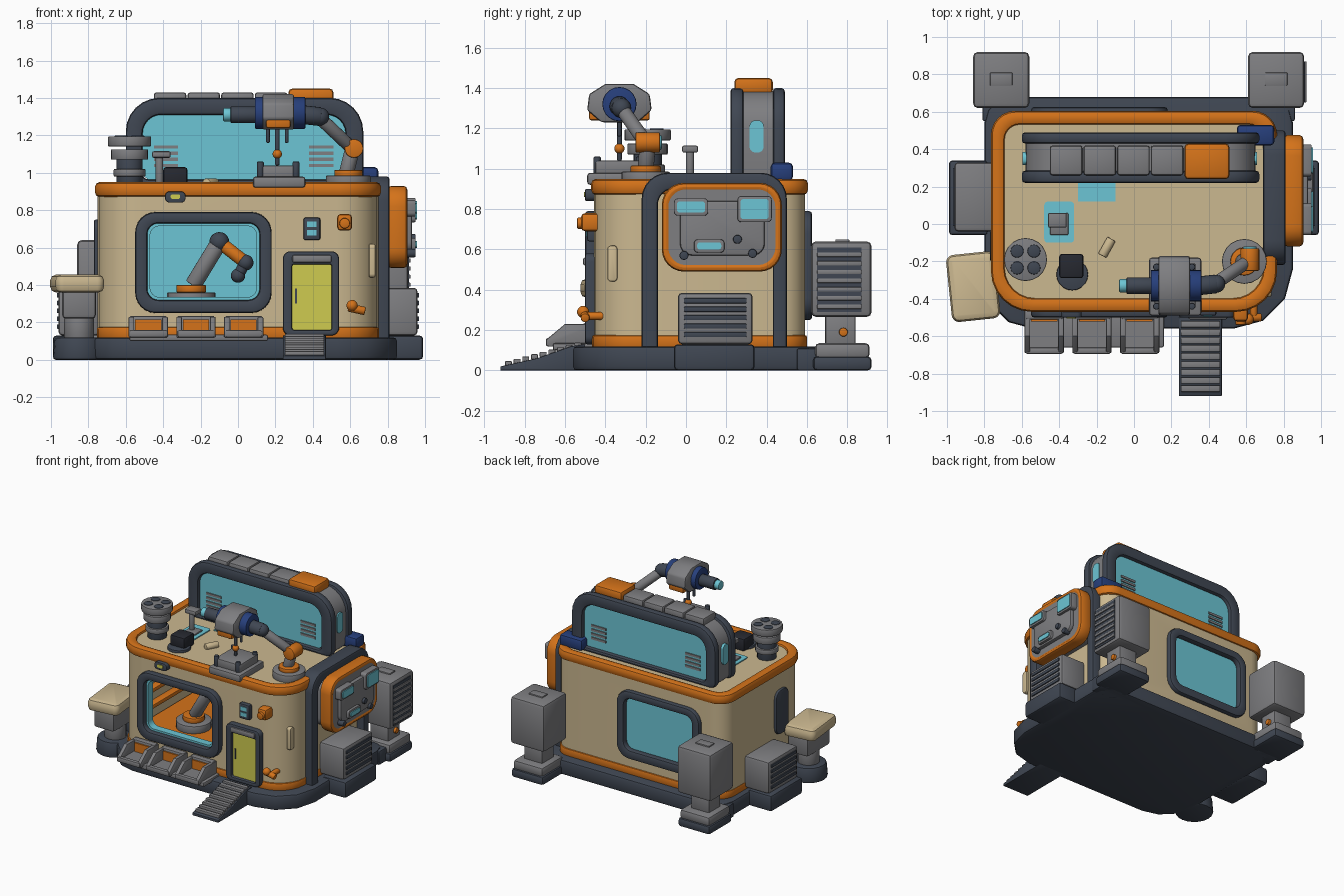
import bpy, bmesh, math
from mathutils import Vector

cube = bpy.data.objects.get("Cube")
if cube:
    bpy.data.objects.remove(cube, do_unlink=True)


def material(name, *rgb):
    m = bpy.data.materials.new(name)
    m.use_nodes = True
    m.diffuse_color = (*rgb, 1)
    m.node_tree.nodes["Principled BSDF"].inputs["Base Color"].default_value = (*rgb, 1)
    return m


tan = material("tan paint", .6, .48, .28)
slate = material("dark slate", .05, .062, .085)
grey = material("mid grey", .21, .21, .22)
orange = material("orange paint", .66, .17, .01)
cyan = material("cyan glass", .15, .56, .66)
yellow = material("yellow door", .62, .6, .08)
blue = material("deep blue", .02, .05, .2)
black = material("near black", .02, .022, .03)

AXES = {"z": lambda u, v, t: (u, v, t),
        "y": lambda u, v, t: (u, t, v),
        "x": lambda u, v, t: (t, u, v)}


def finish(name, bm, mat, bevel=0):
    bmesh.ops.recalc_face_normals(bm, faces=bm.faces)
    if bevel:
        edges = [e for e in bm.edges if e.calc_face_angle(0) > math.radians(40)]
        bmesh.ops.bevel(bm, geom=edges, offset=bevel, segments=2, profile=.5,
                        affect="EDGES", clamp_overlap=True)
    mesh = bpy.data.meshes.new(name)
    bm.to_mesh(mesh)
    bm.free()
    mesh.materials.append(mat)
    ob = bpy.data.objects.new(name, mesh)
    bpy.context.collection.objects.link(ob)
    smooth(mesh)
    return ob


def smooth(mesh):
    for p in mesh.polygons:
        p.use_smooth = True
    mesh.set_sharp_from_angle(angle=math.radians(35))


def rrect(u0, u1, v0, v1, r, n=6):
    """Rounded rectangle; radii run from the high corner counter-clockwise."""
    radii = r if isinstance(r, tuple) else (r,) * 4
    signs = ((1, 1), (-1, 1), (-1, -1), (1, -1))
    pts = []
    for k, ((su, sv), q) in enumerate(zip(signs, radii)):
        cu = (u1 - q) if su > 0 else (u0 + q)
        cv = (v1 - q) if sv > 0 else (v0 + q)
        for i in range(n + 1):
            a = (k + i / n) * math.pi / 2
            pts.append((cu + q * math.cos(a), cv + q * math.sin(a)))
    return pts


def prism(name, pts, t0, t1, mat, axis="z", bevel=0, hole=None):
    bm = bmesh.new()
    loops = [[bm.verts.new(AXES[axis](u, v, t)) for u, v in outline]
             for outline in ([pts, hole] if hole else [pts]) for t in (t0, t1)]

    def bridge(a, b):
        for i in range(len(a)):
            bm.faces.new((a[i - 1], a[i], b[i], b[i - 1]))
    bridge(loops[0], loops[1])
    if hole:
        bridge(loops[2], loops[3])
        bridge(loops[0], loops[2])
        bridge(loops[1], loops[3])
    else:
        bm.faces.new(loops[0])
        bm.faces.new(loops[1])
    return finish(name, bm, mat, bevel)


def box(name, x0, x1, y0, y1, z0, z1, mat, bevel=.01):
    return prism(name, [(x0, y0), (x1, y0), (x1, y1), (x0, y1)], z0, z1, mat, "z", bevel)


def rod(name, p, q, r, mat, r2=None, bevel=.006, n=20):
    p, q = Vector(p), Vector(q)
    bm = bmesh.new()
    bmesh.ops.create_cone(bm, cap_ends=True, segments=n, radius1=r,
                          radius2=r if r2 is None else r2, depth=(q - p).length)
    turn = (q - p).to_track_quat("Z", "Y").to_matrix().to_4x4()
    turn.translation = (p + q) / 2
    bm.transform(turn)
    return finish(name, bm, mat, bevel)


def ball(name, p, r, mat):
    bm = bmesh.new()
    bmesh.ops.create_uvsphere(bm, u_segments=16, v_segments=10, radius=r)
    bmesh.ops.translate(bm, vec=p, verts=bm.verts)
    return finish(name, bm, mat)


# Base and hollow body
prism("base", rrect(-.8, .85, -.56, .68, (.14, .14, .26, .32), 3), 0, .12, slate, "z", .02)
corners = (.13, .13, .22, .22)
prism("lower_band", rrect(-.755, .755, -.465, .6, corners), .11, .175, orange, "z", .01)
body = prism("body", rrect(-.75, .75, -.455, .59, corners), .17, .93, tan, "z")
cutters = [box("room_cutter", -.6, .22, -.4, .52, .28, .8, tan, 0),
           prism("window_cutter", rrect(-.5, .13, .31, .74, .07), -.8, .9, tan, "y")]
for c in cutters:
    c.hide_render = True
    mod = body.modifiers.new("cut", "BOOLEAN")
    mod.operation, mod.solver, mod.object = "DIFFERENCE", "EXACT", c
bpy.context.view_layer.update()
hollow = bpy.data.meshes.new_from_object(body.evaluated_get(bpy.context.evaluated_depsgraph_get()))
body.modifiers.clear()
body.data = hollow
smooth(hollow)
for c in cutters:
    bpy.data.objects.remove(c, do_unlink=True)
prism("roof_rim", rrect(-.765, .765, -.47, .605, corners), .87, .95, orange, "z", .025,
      rrect(-.69, .69, -.395, .53, (.08, .08, .16, .16)))

# Front and back windows with the workshop behind
for side, y0, y1 in (("front", -.5, -.44), ("back", .57, .625)):
    prism(side + "_window_frame", rrect(-.55, .18, .25, .79, .11), y0, y1, slate, "y", .015,
          rrect(-.485, .115, .32, .73, .06))
prism("front_window_lip", rrect(-.49, .12, .315, .735, .065), -.46, -.4, cyan, "y", 0,
      rrect(-.47, .1, .335, .715, .05))
prism("back_glass", rrect(-.51, .14, .3, .75, .07), .56, .58, cyan, "y")
box("room_floor", -.59, .21, -.39, .51, .28, .3, orange, 0)
for i in range(3):
    box("room_wall_shelf", -.6, -.54, -.3, .4, .4 + i * .13, .43 + i * .13, orange, .005)
rod("inner_arm_base", (-.25, -.2, .3), (-.25, -.2, .36), .13, grey)
rod("inner_arm_collar", (-.25, -.2, .36), (-.25, -.2, .4), .08, orange)
path = [(-.24, -.2, .4), (-.1, -.22, .63), (.04, -.25, .52), (0, -.25, .45)]
for p, q, r, m in zip(path, path[1:], (.045, .035, .03), (grey, orange, slate)):
    rod("inner_arm_link", p, q, r, m)
    ball("inner_arm_joint", q, r + .008, slate)

# Door, ramp and small front fittings
prism("door_frame", rrect(.24, .54, .13, .58, .04), -.5, -.43, slate, "y", .01,
      rrect(.29, .5, .16, .51, .01))
box("door", .28, .51, -.475, -.44, .15, .52, yellow, 0)
box("door_lintel", .29, .5, -.51, -.46, .52, .56, grey)
box("door_handle", .305, .315, -.482, -.47, .3, .38, slate, 0)
prism("ramp", [(-.92, 0), (-.5, 0), (-.5, .13), (-.57, .12), (-.74, .06), (-.92, .02)],
      .24, .47, slate, "x", .004)
for i in range(9):
    y, z = -.88 + i * .043, .04 + i * .0115
    box("ramp_tread", .25, .46, y - .017, y + .017, z - .02, z + .006, grey, .004)
box("wall_light", .35, .44, -.49, -.44, .64, .76, slate)
for z in (.665, .71):
    box("wall_light_lens", .37, .42, -.495, -.48, z, z + .03, cyan, 0)
box("valve_box", .53, .61, -.52, -.4, .69, .78, orange, .02)
rod("valve_knob", (.57, -.54, .73), (.57, -.5, .73), .028, orange)
rod("tap_pipe", (.64, -.5, .27), (.64, -.38, .27), .02, orange)
rod("tap_spout", (.59, -.5, .28), (.68, -.5, .26), .022, orange)
ball("tap_wheel", (.61, -.51, .29), .03, orange)
prism("rim_lamp", rrect(-.39, -.28, .84, .9, .025), -.5, -.44, slate, "y", .006)
prism("rim_lamp_lens", rrect(-.36, -.31, .86, .885, .01), -.506, -.49, yellow, "y")
prism("corner_handle", rrect(-.39, -.34, .44, .62, .02), .7, .735, tan, "x", .008)

# Scoop bins along the front
box("bin_shelf", -.58, .16, -.66, -.44, .1, .135, grey)
scoop = [(-.46, .12), (-.69, .12), (-.69, .155), (-.6, .23), (-.46, .23)]
for x in (-.48, -.225, .03):
    for s in (-1, 1):
        prism("bin_side", scoop, x + s * .105, x + s * .075, grey, "x", .006)
    box("bin_lip", x - .1, x + .1, -.695, -.66, .12, .16, grey)
    box("bin_floor", x - .1, x + .1, -.68, -.46, .12, .145, grey, 0)
    box("bin_back", x - .1, x + .1, -.51, -.46, .12, .235, grey)
    box("bin_liner", x - .07, x + .07, -.52, -.505, .145, .215, orange, 0)

# Right service wall: arch, panel and its buttons
arch = rrect(-.22, .5, .02, .98, (.13, .13, .02, .02))
prism("side_arch", arch, .69, .81, slate, "x", .015,
      rrect(-.14, .43, .05, .9, (.08, .08, .01, .01)))
prism("panel_surround", rrect(-.12, .475, .49, .93, .11), .8, .905, orange, "x", .025,
      rrect(-.08, .435, .53, .89, .08))
prism("panel_face", rrect(-.09, .445, .52, .9, .08), .75, .9, grey, "x")
prism("panel_plate", rrect(-.03, .39, .57, .84, .06), .89, .93, grey, "x", .012)
for y, z, w, h in ((.025, .81, .07, .028), (.34, .8, .07, .05), (.115, .617, .06, .018)):
    prism("panel_button_rim", rrect(y - w - .015, y + w + .015, z - h - .015, z + h + .015, .02),
          .88, .95, grey, "x", .006)
    prism("panel_button", rrect(y - w, y + w, z - h, z + h, .015), .94, .957, cyan, "x")
for y, z in ((.255, .65), (-.01, .57), (.33, .58)):
    rod("panel_knob", (.88, y, z), (.95, y, z), .022, slate)

# Louvred vents on both flanks
for s in (-1, 1):
    box("vent_foot", *sorted((s * .78, s * .99)), -.06, .34, 0, .13, slate, .02)
    box("vent_box", *sorted((s * .74, s * .96)), -.04, .33, .13, .385, grey, .02)
    for i in range(5):
        z = .165 + i * .042
        box("vent_slat", *sorted((s * .95, s * .968)), -.01, .3, z, z + .025, slate, .004)
prism("left_hatch", rrect(-.2, -.04, .4, .75, .06), -.77, -.73, slate, "x", .01)

# Rear equipment towers
for x in (-.71, .76):
    box("tower_foot", x - .14, x + .14, .63, .92, 0, .07, slate, .02)
    box("tower_foot_cap", x - .13, x + .13, .64, .91, .06, .135, grey, .02)
    box("tower_link", x - .1, x + .1, .55, .68, 0, .11, slate)
    box("tower_neck", x - .08, x + .08, .69, .84, .12, .28, grey)
    box("tower_cabinet", x - .15, x + .15, .62, .92, .265, .64, grey, .025)
    box("tower_lid", x - .06, x + .06, .74, .81, .63, .65, grey, .005)
    rod("tower_plug", (x, .78, .19), (x + .1, .78, .19), .022, orange)
box("tower_grille", .9, .914, .65, .87, .29, .61, slate, 0)
for i in range(7):
    z = .305 + i * .043
    box("tower_slat", .905, .922, .65, .87, z, z + .022, grey, .004)

# Canister at the front left corner
rod("canister_foot", (-.85, -.33, 0), (-.85, -.33, .12), .14, slate, .13, .015)
rod("canister_neck", (-.85, -.33, .11), (-.85, -.33, .25), .08, grey)
box("canister_body", -.94, -.76, -.48, -.19, .22, .42, grey, .02)
hood = prism("canister_hood", rrect(-.13, .13, -.18, .18, .04), .36, .455, tan, "z", .03)
hood.location = (-.86, -.335, 0)
hood.rotation_euler.z = math.radians(6)

# Rooftop cabin
top = (.18, .18, .05, .05)
opening = rrect(-.51, .575, .965, 1.31, (.1, .1, .03, .03))
for y0, y1 in ((.22, .285), (.43, .49)):
    prism("cabin_frame", rrect(-.6, .67, .93, 1.4, top), y0, y1, slate, "y", .018, opening)
prism("cabin_shell", rrect(-.58, .65, .93, 1.385, top), .27, .44, grey, "y", 0, opening)
for y, s in ((.255, -1), (.455, 1)):
    prism("cabin_glass", rrect(-.53, .59, .95, 1.33, .1), y - .005, y + .005, cyan, "y")
    for x in (-.45, .38):
        for i in range(4):
            z = 1.03 + i * .033
            box("cabin_louvre", x, x + .13, y + s * .009 - .004, y + s * .009 + .004,
                z, z + .018, grey, 0)
for x in (-.585, .645):
    prism("cabin_side_window", rrect(.315, .385, 1.08, 1.24, .03), x - .012, x + .012, cyan, "x")
for i in range(4):
    x = -.45 + i * .18
    box("cabin_cap", x, x + .174, .26, .42, 1.36, 1.43, grey, .015)
box("cabin_beacon", .27, .51, .24, .43, 1.37, 1.45, orange, .02)
box("corner_block", .55, .75, .42, .53, .94, 1.03, blue, .02)

# Rooftop fan, console and deck items
rod("fan_stem", (-.58, -.19, .92), (-.58, -.19, 1.1), .07, slate)
rod("fan_stem_ring", (-.58, -.19, .98), (-.58, -.19, 1.02), .085, grey)
for z, r in ((1.07, .1), (1.14, .115)):
    rod("fan_drum", (-.58, -.19, z), (-.58, -.19, z + .055), r, grey)
for sx in (-1, 1):
    for sy in (-1, 1):
        x, y = -.58 + sx * .045, -.19 + sy * .045
        rod("fan_port", (x, y, 1.18), (x, y, 1.2), .035, slate)
rod("console_foot", (-.33, -.27, .92), (-.33, -.27, .95), .085, slate)
box("console", -.4, -.27, -.29, -.16, .93, 1.03, black, .015)
prism("deck_screen", rrect(-.48, -.32, -.1, .12, .02), .925, .938, cyan)
box("deck_screen_rest", -.45, -.35, -.06, .06, .93, .95, grey)
rod("deck_post", (-.42, .02, .93), (-.42, .02, 1.1), .02, grey)
box("deck_post_head", -.46, -.36, -.02, .06, 1.08, 1.115, grey)
box("deck_panel", -.3, -.1, .12, .23, .92, .936, cyan, 0)
rod("deck_handle", (-.17, -.17, .945), (-.12, -.08, .945), .025, tan)

# Workbench and the rooftop robot arm
box("bench_plinth", .08, .36, -.49, -.18, .92, .98, grey, .015)
box("bench_table", .11, .33, -.45, -.21, .97, 1.04, grey)
for x in (.12, .31):
    for y in (-.44, -.23):
        rod("bench_bolt", (x, y, .97), (x, y, 1.06), .018, slate)
rod("tool_rod", (.21, -.33, 1.04), (.21, -.33, 1.28), .012, slate)
ball("tool_tip", (.21, -.33, 1.1), .025, orange)
for s in (-1, 1):
    rod("tool_prong", (.21 + s * .05, -.33, 1.16), (.21 + s * .05, -.33, 1.28), .01, slate)
    box("head_trim", .15, .28, -.33 + s * .12 - .03, -.33 + s * .12 + .03, 1.24, 1.3, orange)
prism("head_hood", [(-.49, 1.29), (-.48, 1.37), (-.4, 1.42), (-.26, 1.42), (-.18, 1.37),
                    (-.17, 1.29), (-.24, 1.23), (-.42, 1.23)], .13, .3, grey, "x", .012)
rod("head_drum", (.09, -.33, 1.32), (.36, -.33, 1.32), .085, blue)
rod("head_motor", (-.04, -.33, 1.31), (.1, -.33, 1.31), .045, slate)
rod("head_sensor", (-.08, -.33, 1.31), (-.03, -.33, 1.31), .035, cyan)
rod("head_wrist", (.35, -.33, 1.31), (.44, -.32, 1.3), .05, slate)
rod("arm_disc", (.59, -.2, .92), (.59, -.2, .985), .12, grey)
rod("arm_collar", (.59, -.2, .98), (.59, -.2, 1.015), .075, orange)
rod("arm_column", (.58, -.2, 1.0), (.61, -.19, 1.12), .04, grey)
rod("arm_elbow", (.62, -.25, 1.13), (.62, -.13, 1.13), .05, orange)
rod("arm_elbow_cap", (.62, -.17, 1.13), (.62, -.12, 1.13), .036, cyan)
rod("arm_link", (.43, -.32, 1.3), (.61, -.2, 1.13), .035, grey)
ball("arm_wrist_joint", (.44, -.32, 1.3), .048, slate)
